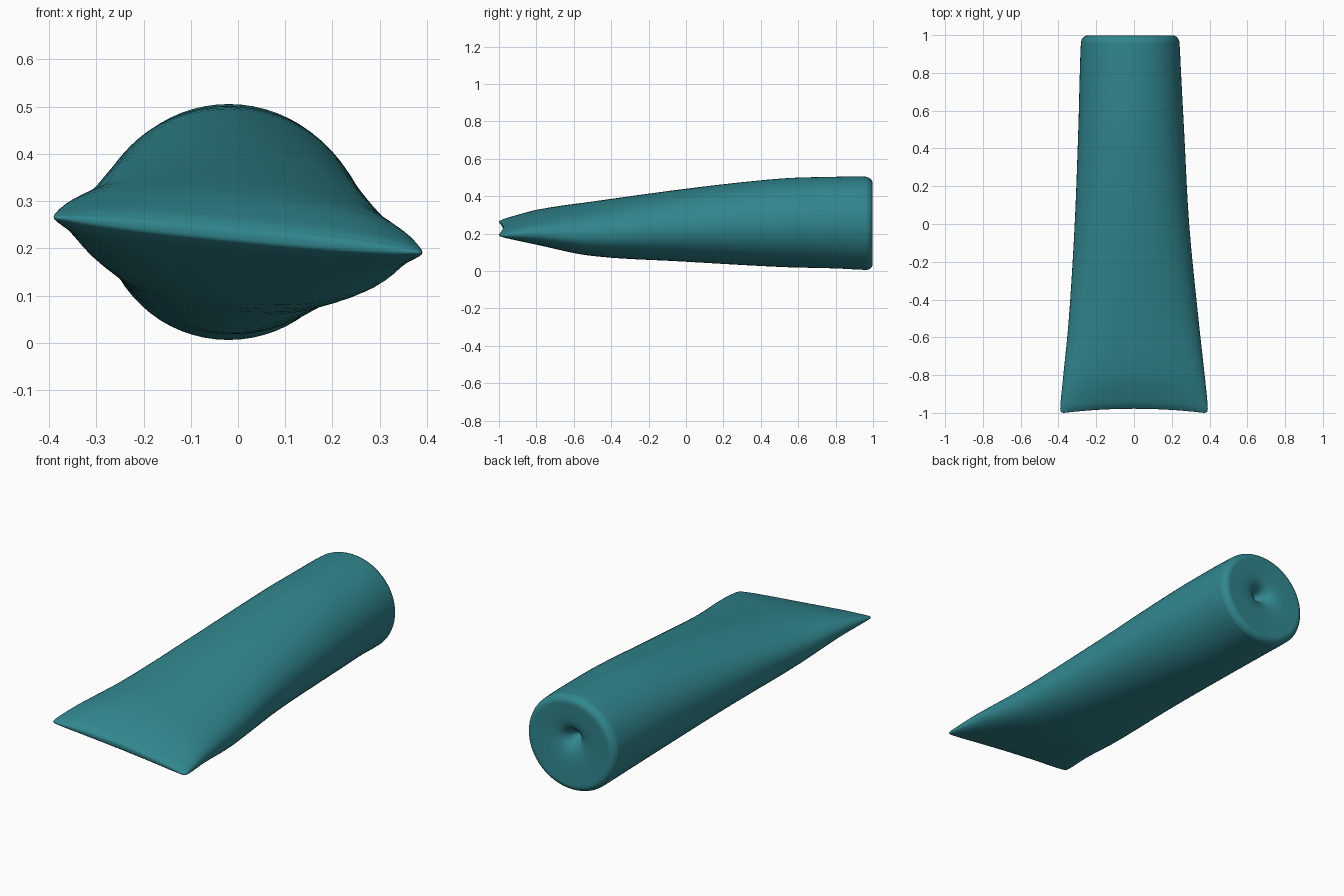
import bpy, bmesh
from math import cos, sin, pi, copysign

if "Cube" in bpy.data.objects:
    bpy.data.objects.remove(bpy.data.objects["Cube"])

SIDES, STEPS = 64, 5

# Stations: y, centre x, centre z, half width, half height, roundness, tilt
STATIONS = [
    (-1.000, 0.000, 0.228, 0.372, 0.008, 2.6, -0.096),
    (-0.992, 0.000, 0.228, 0.388, 0.018, 2.6, -0.096),
    (-0.950, 0.000, 0.230, 0.389, 0.040, 2.5, -0.096),
    (-0.800, 0.000, 0.234, 0.374, 0.085, 2.3, -0.095),
    (-0.500, -0.002, 0.226, 0.343, 0.141, 2.2, -0.090),
    (0.000, -0.011, 0.245, 0.303, 0.194, 2.1, -0.060),
    (0.500, -0.015, 0.258, 0.280, 0.236, 2.0, -0.025),
    (0.800, -0.019, 0.259, 0.268, 0.245, 2.0, 0.0),
    (0.940, -0.020, 0.256, 0.262, 0.249, 2.0, 0.0),
    (0.975, -0.020, 0.254, 0.257, 0.246, 2.0, 0.0),
    (0.995, -0.020, 0.254, 0.238, 0.228, 2.0, 0.0),
    (0.997, -0.020, 0.256, 0.205, 0.195, 2.0, 0.0),
    (0.990, -0.020, 0.268, 0.105, 0.100, 2.0, 0.0),
    (0.970, -0.020, 0.278, 0.055, 0.050, 2.0, 0.0),
    (0.930, -0.020, 0.282, 0.022, 0.020, 2.0, 0.0),
    (0.915, -0.020, 0.283, 0.004, 0.004, 2.0, 0.0),
]


def catmull(p0, p1, p2, p3, t):
    return [0.5 * (2 * b + (c - a) * t + (2 * a - 5 * b + 4 * c - d) * t * t
                   + (3 * b - a - 3 * c + d) * t ** 3)
            for a, b, c, d in zip(p0, p1, p2, p3)]


def hermite(p0, p1, p2, p3, t):
    # Spline that respects uneven station spacing, for the long body
    y0, y1, y2, y3 = p0[0], p1[0], p2[0], p3[0]
    h = y2 - y1
    out = []
    for a, b, c, d in zip(p0, p1, p2, p3):
        m1 = (c - a) / max(y2 - y0, 1e-6) * h
        m2 = (d - b) / max(y3 - y1, 1e-6) * h
        out.append((2*t**3 - 3*t*t + 1) * b + (t**3 - 2*t*t + t) * m1
                   + (3*t*t - 2*t**3) * c + (t**3 - t*t) * m2)
    return out


def ring(bm, y, cx, cz, a, b, p, tilt):
    verts = []
    for i in range(SIDES):
        u = 2 * pi * i / SIDES
        x = a * copysign(abs(cos(u)) ** (2 / p), cos(u))
        z = b * copysign(abs(sin(u)) ** (2 / p), sin(u)) + tilt * x
        # Crimped end is slightly concave across its width
        w = max(0.0, min(1.0, (-0.6 - y) / 0.4))
        dy = 0.022 * w * (1 - (x / a) ** 2)
        verts.append(bm.verts.new((cx + x, y + dy, cz + z)))
    return verts


# Tube body: round end with a dimple, tapering into a flat crimped edge
bm = bmesh.new()
rings = []
last = len(STATIONS) - 1
for k in range(last):
    pts = [STATIONS[max(0, min(last, k + o))] for o in (-1, 0, 1, 2)]
    spline = hermite if 2 <= k <= 7 else catmull
    for s in range(STEPS):
        rings.append(ring(bm, *spline(*pts, s / STEPS)))
rings.append(ring(bm, *STATIONS[-1]))
for r0, r1 in zip(rings, rings[1:]):
    for i in range(SIDES):
        j = (i + 1) % SIDES
        bm.faces.new((r0[i], r0[j], r1[j], r1[i]))
# Close the crimp with a strip and the dimple with a disc
for i in range(SIDES // 2):
    a, b = rings[0][i], rings[0][i + 1]
    c, d = rings[0][-i - 1], rings[0][-i]
    loop = list(dict.fromkeys((a, b, c, d)))
    if len(loop) > 2:
        bm.faces.new(loop)
bm.faces.new(rings[-1])
bmesh.ops.recalc_face_normals(bm, faces=bm.faces)
for f in bm.faces:
    f.smooth = True

mesh = bpy.data.meshes.new("squeeze_tube")
bm.to_mesh(mesh)
bm.free()
tube = bpy.data.objects.new("squeeze_tube", mesh)
bpy.context.collection.objects.link(tube)

mat = bpy.data.materials.new("teal")
mat.diffuse_color = (0.03, 0.24, 0.27, 1)
mat.use_nodes = True
mat.node_tree.nodes["Principled BSDF"].inputs["Base Color"].default_value = mat.diffuse_color
mesh.materials.append(mat)
